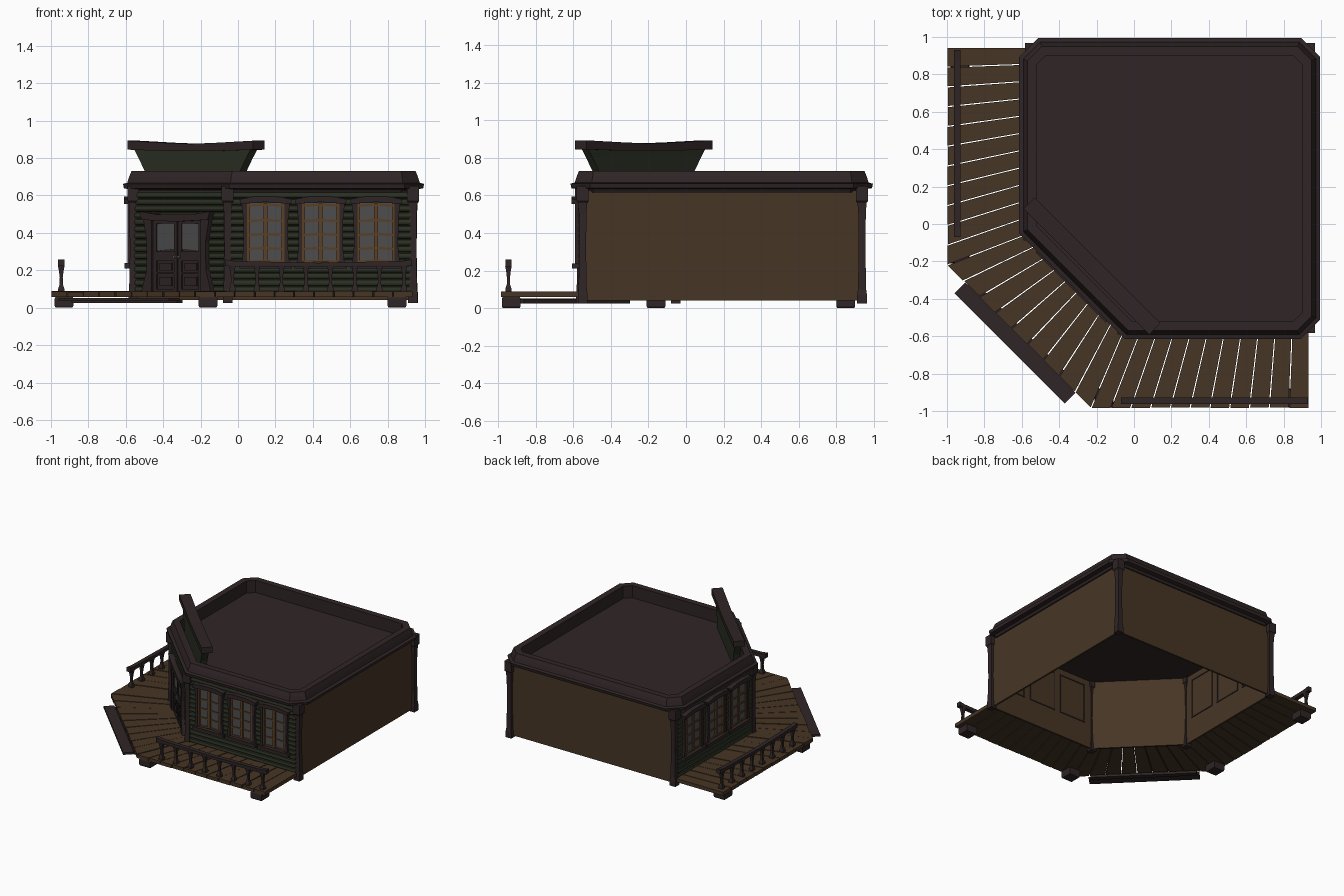
import bpy, bmesh, math, random
from mathutils import Vector

if "Cube" in bpy.data.objects:
    bpy.data.objects.remove(bpy.data.objects["Cube"])

random.seed(4)
R2 = math.sqrt(2)


def material(name, rgb):
    m = bpy.data.materials.new(name)
    m.diffuse_color = (*rgb, 1)
    m.use_nodes = True
    m.node_tree.nodes["Principled BSDF"].inputs["Base Color"].default_value = m.diffuse_color
    return m


DARK = material("dark trim", (0.028, 0.018, 0.019))
BROWN = material("brown boards", (0.062, 0.036, 0.018))
GREEN = material("green siding", (0.024, 0.029, 0.016))
GLASS = material("grey glass", (0.075, 0.075, 0.078))
SASH = material("window sash", (0.105, 0.05, 0.018))
METAL = material("grey metal", (0.11, 0.11, 0.11))


# wall frames: u along the wall, d outwards, z up
def front(u, d, z): return Vector((u, -0.56 - d, z))
def left(u, d, z): return Vector((-0.56 - d, u, z))
def diag(u, d, z): return Vector(((u - 0.43 - d) / R2, (-u - 0.43 - d) / R2, z))
def plain(x, y, z): return Vector((x, y, z))
def swapped(x, y, z): return Vector((y, x, z))


class Part:
    """Collects lofted pieces of one colour into one object."""
    def __init__(self, name, mat):
        self.name, self.mat, self.bm = name, mat, bmesh.new()

    def loft(self, rings, caps=True, closed=False):
        vs = [[self.bm.verts.new(p) for p in r] for r in rings]
        pairs = list(zip(vs, vs[1:])) + ([(vs[-1], vs[0])] if closed else [])
        for a, b in pairs:
            for i in range(len(a)):
                j = (i + 1) % len(a)
                self.bm.faces.new((a[i], a[j], b[j], b[i]))
        if caps and not closed:
            self.bm.faces.new(vs[0])
            self.bm.faces.new(vs[-1])

    def plate(self, f, uz, d0, d1):
        self.loft([[f(u, d, z) for u, z in uz] for d in (d0, d1)])

    def box(self, f, u0, u1, d0, d1, z0, z1):
        self.plate(f, [(u0, z0), (u1, z0), (u1, z1), (u0, z1)], d0, d1)

    def column(self, f, x, y, prof):
        self.loft([[f(x + sx * h, y + sy * h, z) for sx, sy in
                    ((-1, -1), (1, -1), (1, 1), (-1, 1))] for z, h in prof])

    def done(self):
        bmesh.ops.recalc_face_normals(self.bm, faces=self.bm.faces)
        me = bpy.data.meshes.new(self.name)
        self.bm.to_mesh(me)
        self.bm.free()
        me.materials.append(self.mat)
        bpy.context.collection.objects.link(bpy.data.objects.new(self.name, me))


def outline(sides, o, z):
    """Corner points of a polygon given as (angle, distance) sides, grown by o."""
    pts = []
    for (a, p), (b, q) in zip(sides, sides[1:] + sides[:1]):
        a, b, p, q = math.radians(a), math.radians(b), p + o, q + o
        s = math.sin(b - a)
        pts.append(Vector(((p * math.sin(b) - q * math.sin(a)) / s,
                           (q * math.cos(a) - p * math.cos(b)) / s, z)))
    return pts


# wall shell, open below
shell = [(180, 0.56), (225, 0.43), (270, 0.56), (360, 0.935), (450, 0.935)]
p = Part("walls", BROWN)
p.loft([outline(shell, o, z) for o, z in
        ((0, 0.04), (0, 0.625), (-0.015, 0.625), (-0.015, 0.04))], closed=True)
p.done()

# roof with moulded parapet and sunken deck
eaves = [(180, 0.57), (225, 0.425), (270, 0.57), (315, 1.02), (360, 0.95),
         (405, 1.29), (450, 0.95), (495, 1.02)]
p = Part("roof", DARK)
p.loft([outline(eaves, o, z) for o, z in
        ((-0.005, 0.615), (0.005, 0.633), (0.04, 0.638), (0.045, 0.662), (0.022, 0.668),
         (0.012, 0.7), (0.0, 0.73), (-0.05, 0.73), (-0.05, 0.63))])
p.done()

# horizontal siding on the three street walls
SLATS = 15
p = Part("siding", GREEN)
for f, u0, u1 in ((front, -0.05, 0.925), (left, -0.05, 0.925), (diag, -0.36, 0.36)):
    h = 0.54 / SLATS
    for i in range(SLATS):
        z = 0.08 + i * h
        prof = [(-0.002, z), (0.011, z + 0.004), (0.015, z + h * 0.4), (0.011, z + h - 0.005), (-0.002, z + h)]
        p.loft([[f(u, d, zz) for d, zz in prof] for u in (u0, u1)])
p.done()

# corner posts
POST = [(0.025, 0.026), (0.07, 0.026), (0.1, 0.022), (0.3, 0.018), (0.5, 0.02),
        (0.56, 0.024), (0.57, 0.032), (0.65, 0.032)]
p = Part("corner_posts", DARK)
for x, y in ((-0.055, -0.56), (-0.56, -0.055), (0.935, -0.55), (-0.55, 0.935), (0.937, 0.937)):
    p.column(plain, x, y, POST)
p.done()

# windows: three on each straight wall
frames, sashes = Part("window_frames", DARK), Part("window_sashes", SASH)
panes = Part("window_glass", GLASS)
for f in (front, left):
    for c in (0.148, 0.442, 0.738):
        panes.box(f, c - 0.1, c + 0.1, 0.0, 0.018, 0.25, 0.56)
        for s in (-1, 1):
            frames.plate(f, [(c + s * a, z) for a, z in
                             ((0.1, 0.235), (0.128, 0.235), (0.118, 0.33), (0.12, 0.47),
                              (0.13, 0.57), (0.1, 0.57))], 0, 0.032)
            sashes.box(f, c + s * 0.085, c + s * 0.101, 0.01, 0.028, 0.245, 0.56)
            for z in (0.25, 0.318, 0.392, 0.467, 0.55):
                sashes.plate(f, [(c + s * 0.008, z - 0.005), (c + s * 0.09, z - 0.01),
                                 (c + s * 0.09, z + 0.002), (c + s * 0.008, z + 0.007)], 0.01, 0.025)
            # slim frame on the inside
            frames.box(f, c + s * 0.112, c + s * 0.122, -0.02, -0.01, 0.24, 0.57)
        for z in (0.24, 0.56):
            frames.box(f, c - 0.112, c + 0.112, -0.02, -0.01, z, z + 0.01)
        sashes.box(f, c - 0.011, c + 0.011, 0.01, 0.028, 0.245, 0.56)
        frames.plate(f, [(c - 0.135, 0.555), (c, 0.565), (c + 0.135, 0.555), (c + 0.14, 0.58),
                         (c + 0.06, 0.595), (c - 0.06, 0.595), (c - 0.14, 0.58)], 0, 0.05)
        frames.box(f, c - 0.14, c + 0.14, 0, 0.048, 0.21, 0.238)
for q in (frames, sashes, panes):
    q.done()

# double door on the corner
p, g, k = Part("double_door", DARK), Part("door_glass", GLASS), Part("door_handles", METAL)
p.box(diag, -0.19, 0.19, 0, 0.017, 0.08, 0.48)
p.plate(diag, [(-0.25, 0.47), (0, 0.46), (0.25, 0.47), (0.265, 0.515),
               (0.13, 0.498), (-0.13, 0.498), (-0.265, 0.515)], 0, 0.05)
for s in (-1, 1):
    p.plate(diag, [(s * u, z) for u, z in ((0.185, 0.08), (0.265, 0.08), (0.225, 0.2),
                                           (0.222, 0.35), (0.25, 0.48), (0.185, 0.48))], 0, 0.038)
    g.plate(diag, [(s * u, z) for u, z in ((0.025, 0.315), (0.165, 0.305), (0.165, 0.445), (0.025, 0.46))],
            0.01, 0.021)
    for z0, z1 in ((0.08, 0.1), (0.18, 0.19), (0.25, 0.3), (0.45, 0.475)):
        p.box(diag, s * 0.003, s * 0.185, 0.01, 0.027, z0, z1)
    for u in (0.003, 0.16):
        p.box(diag, s * u, s * (u + 0.025), 0.01, 0.027, 0.08, 0.475)
    p.box(diag, s * 0.05, s * 0.14, 0.01, 0.024, 0.115, 0.165)
    p.box(diag, s * 0.05, s * 0.14, 0.01, 0.024, 0.2, 0.238)
    k.box(diag, s * 0.01, s * 0.024, 0.02, 0.04, 0.265, 0.28)
    k.box(diag, s * 0.014, s * 0.02, 0.02, 0.034, 0.28, 0.3)
for q in (p, g, k):
    q.done()

# sign board standing behind the corner parapet
p = Part("sign_board", GREEN)
p.plate(diag, [(-0.33, 0.62), (0.33, 0.62), (0.36, 0.73), (0.4, 0.79), (0.45, 0.86), (0, 0.85),
               (-0.45, 0.86), (-0.4, 0.79), (-0.36, 0.73)], -0.135, -0.085)
p.done()
p = Part("sign_cap", DARK)
p.plate(diag, [(-0.475, 0.845), (-0.2, 0.838), (0.2, 0.838), (0.475, 0.845), (0.475, 0.893), (0.2, 0.882),
               (0, 0.876), (-0.2, 0.882), (-0.475, 0.893)], -0.155, -0.07)
p.done()

# porch planks fanning around the corner
p = Part("porch_planks", BROWN)


def planks(n, o0, o1, i0, i1):
    for k in range(n):
        a, b = (k + 0.03) / n, (k + 0.97) / n
        jit = random.uniform(0, 0.012)
        quad = [o0.lerp(o1, a), o0.lerp(o1, b), i0.lerp(i1, b), i0.lerp(i1, a)]
        quad[0] = quad[0].lerp(quad[3], jit)
        quad[1] = quad[1].lerp(quad[2], jit)
        dz = random.uniform(-0.002, 0.002)
        p.loft([[Vector((x, y, z)) for x, y in quad] for z in (0.058, 0.087 + dz)])


V = Vector
planks(11, V((-0.23, -0.985)), V((0.935, -0.985)), V((-0.05, -0.56)), V((0.935, -0.56)))
planks(11, V((-1, -0.22)), V((-1, 0.945)), V((-0.56, -0.05)), V((-0.56, 0.945)))
planks(9, V((-1, -0.22)), V((-0.23, -0.985)), V((-0.56, -0.05)), V((-0.05, -0.56)))
p.done()

# foundation blocks, porch beams and step
p = Part("foundation_blocks", DARK)
for f in (plain, swapped):
    for x in (-0.16, 0.85):
        p.column(f, x, -0.93, [(0, 0.045), (0.01, 0.05), (0.05, 0.05), (0.06, 0.045)])
p.done()
p = Part("step", DARK)
p.box(diag, -0.417, 0.417, 0.43, 0.51, 0.035, 0.052)
p.box(diag, -0.4, 0.4, 0.39, 0.43, 0.024, 0.045)
p.done()

# railings on both sides
p = Part("railings", DARK)
for f in (plain, swapped):
    rail = [(-0.07, 0.222), (0.43, 0.218), (0.93, 0.222), (0.93, 0.258), (0.88, 0.25),
            (0.43, 0.24), (-0.02, 0.25), (-0.07, 0.258)]
    p.plate(lambda u, d, z: f(u, d, z), rail, -0.962, -0.928)
    for i in range(8):
        p.column(f, -0.03 + i * 0.131, -0.945,
                 [(0.08, 0.017), (0.1, 0.017), (0.125, 0.009), (0.16, 0.008), (0.195, 0.012), (0.225, 0.018)])
p.done()
